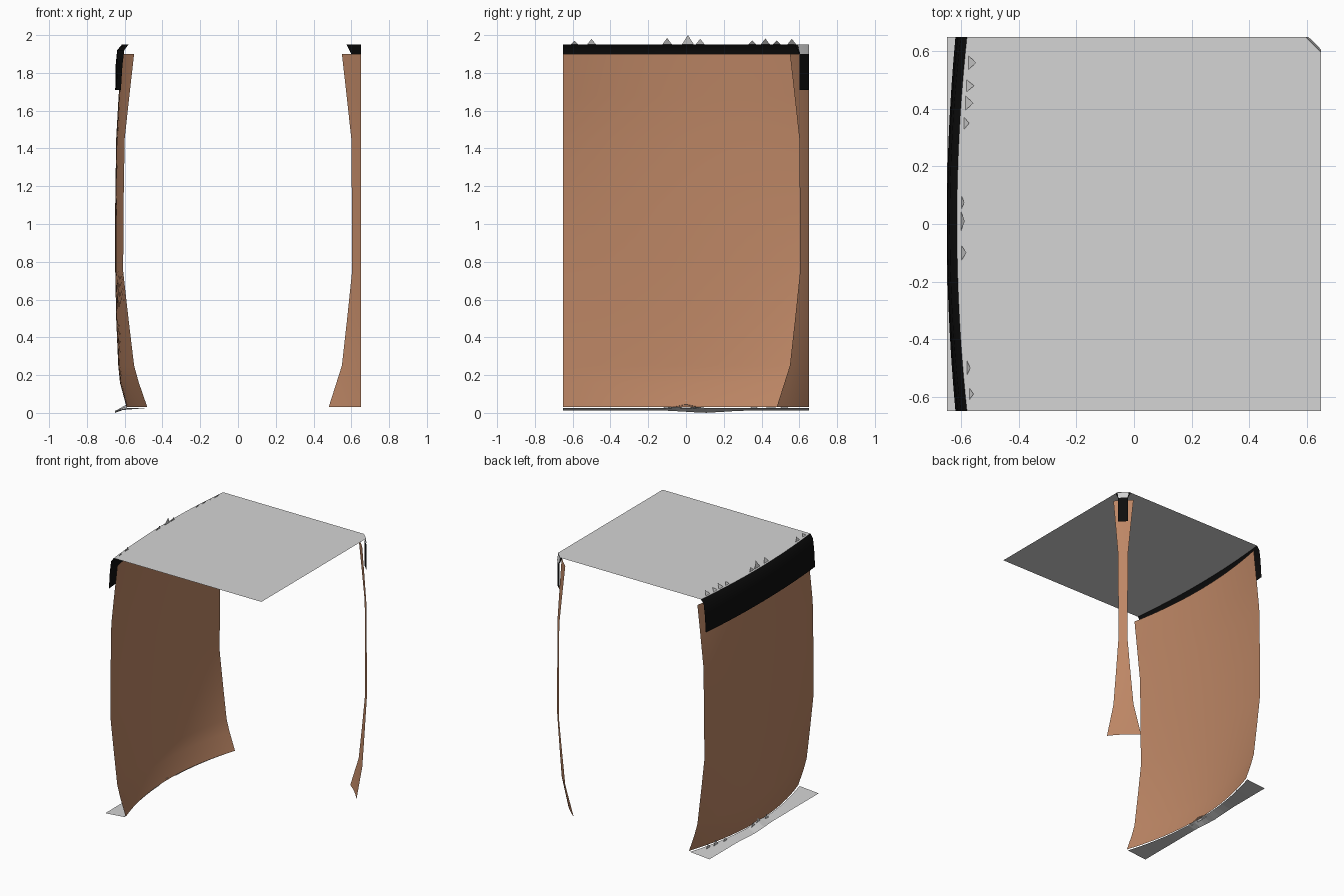
import bpy, math, random

if "Cube" in bpy.data.objects:
    bpy.data.objects.remove(bpy.data.objects["Cube"])

random.seed(4)
H = 0.65   # half width of the square plan
N = 24     # divisions along the side


def material(name, rgb):
    m = bpy.data.materials.new(name)
    m.diffuse_color = (*rgb, 1)
    m.use_nodes = True
    m.node_tree.nodes["Principled BSDF"].inputs["Base Color"].default_value = m.diffuse_color
    return m


GREY = material("light grey", (0.66, 0.66, 0.66))
BROWN = material("clay brown", (0.51, 0.24, 0.13))
BLACK = material("black", (0.004, 0.004, 0.004))


def make(name, verts, faces, mat, smooth=False):
    me = bpy.data.meshes.new(name)
    me.from_pydata(verts, [], faces)
    me.materials.append(mat)
    ob = bpy.data.objects.new(name, me)
    bpy.context.collection.objects.link(ob)
    for p in me.polygons:
        p.use_smooth = smooth
    return ob


def sheet(name, rows, mat, smooth=True):
    """Skin a list of equally long point rows."""
    n = len(rows[0])
    verts = [p for r in rows for p in r]
    faces = [(j * n + i, j * n + i + 1, (j + 1) * n + i + 1, (j + 1) * n + i)
             for j in range(len(rows) - 1) for i in range(n - 1)]
    return make(name, verts, faces, mat, smooth)


def side_row(z, mid, end, power=2.0):
    """Bowed line along y on the left side, cut off flat at the boundary."""
    row = []
    for i in range(N + 1):
        t = 2 * i / N - 1
        row.append((max(-H, mid + (end - mid) * abs(t) ** power), t * H, z))
    return row


def corner_row(z, w, out=0.0):
    """Bowed line cutting across the back right corner."""
    row = []
    for i in range(7):
        t = i / 6
        b = out + 0.8 * w * w * t * (1 - t)
        row.append((min(H, H - w * (1 - t) + b), min(H, H - w * t + b), z))
    return row


# Large side wall: height, x at the middle, x at the ends
wall = [(0.03, -0.59, -0.48), (0.16, -0.625, -0.525), (0.25, -0.634, -0.55),
        (0.50, -0.645, -0.58), (0.75, -0.65, -0.608), (1.10, -0.65, -0.606),
        (1.45, -0.645, -0.60), (1.68, -0.632, -0.575), (1.90, -0.615, -0.55)]
sheet("side_wall", [side_row(*r) for r in wall], BROWN)

# Narrow corner wall, waisted in the middle
post = [(0.03, 0.17), (0.25, 0.10), (0.50, 0.072), (0.75, 0.046),
        (1.10, 0.047), (1.45, 0.05), (1.68, 0.075), (1.90, 0.10)]
sheet("corner_wall", [corner_row(*r) for r in post], BROWN)

# Black bands around the top
band = [(1.71, -0.65, -0.62), (1.84, -0.648, -0.612), (1.92, -0.64, -0.602), (1.95, -0.615, -0.58)]
sheet("side_band", [side_row(*r) for r in band], BLACK)
sheet("corner_band", [corner_row(1.71, 0.05), corner_row(1.90, 0.05),
                      corner_row(1.95, 0.075)], BLACK, False)
# Small grey lip outside the corner band
sheet("corner_lip", [corner_row(1.90, 0.045), corner_row(1.95, 0.06)], GREY, False)

# Roof sheet with a bowed left edge and a cut corner
outline = side_row(1.95, -0.615, -0.58)[::-1]
outline += [(H, -H, 1.95), (H, H - 0.055, 1.95), (H - 0.055, H, 1.95)]
make("roof", outline, [tuple(range(len(outline)))], GREY)

# Ground strip outside the foot of the wall
outer = [(-H, p[1], 0.012 * min(1, abs(p[1] - 0.1) / 0.2)) for p in side_row(0, -H, -H)]
inner = [(p[0], p[1], 0.025 + 0.02 * max(0, 1 - abs(p[1]) / 0.1))
         for p in side_row(0, -0.59, -0.49)]
sheet("ground_strip", [outer, inner], GREY, False)


# Jagged chips standing along the roof edge and the foot of the wall
def chips(name, items, z, mid, end, lean):
    verts, faces = [], []
    for y, h in items:
        x = mid + (end - mid) * (y / H) ** 2
        w = 0.012 + 0.4 * h
        k = len(verts)
        verts += [(x, y - w, z), (x, y + w, z),
                  (x + lean * random.uniform(0.3, 1), y, z + h)]
        faces.append((k, k + 1, k + 2))
    make(name, verts, faces, GREY)


chips("roof_chips", [(-0.59, 0.02), (-0.50, 0.03), (-0.10, 0.035), (0.01, 0.05),
                     (0.075, 0.03), (0.35, 0.022), (0.42, 0.032), (0.48, 0.022),
                     (0.56, 0.03)], 1.95, -0.60, -0.565, 0.03)
chips("ground_chips", [(-0.1, 0.03), (0.0, 0.045), (0.06, 0.03), (0.36, 0.025),
                       (0.45, 0.04), (0.52, 0.03)], 0.022, -0.605, -0.52, 0.01)
